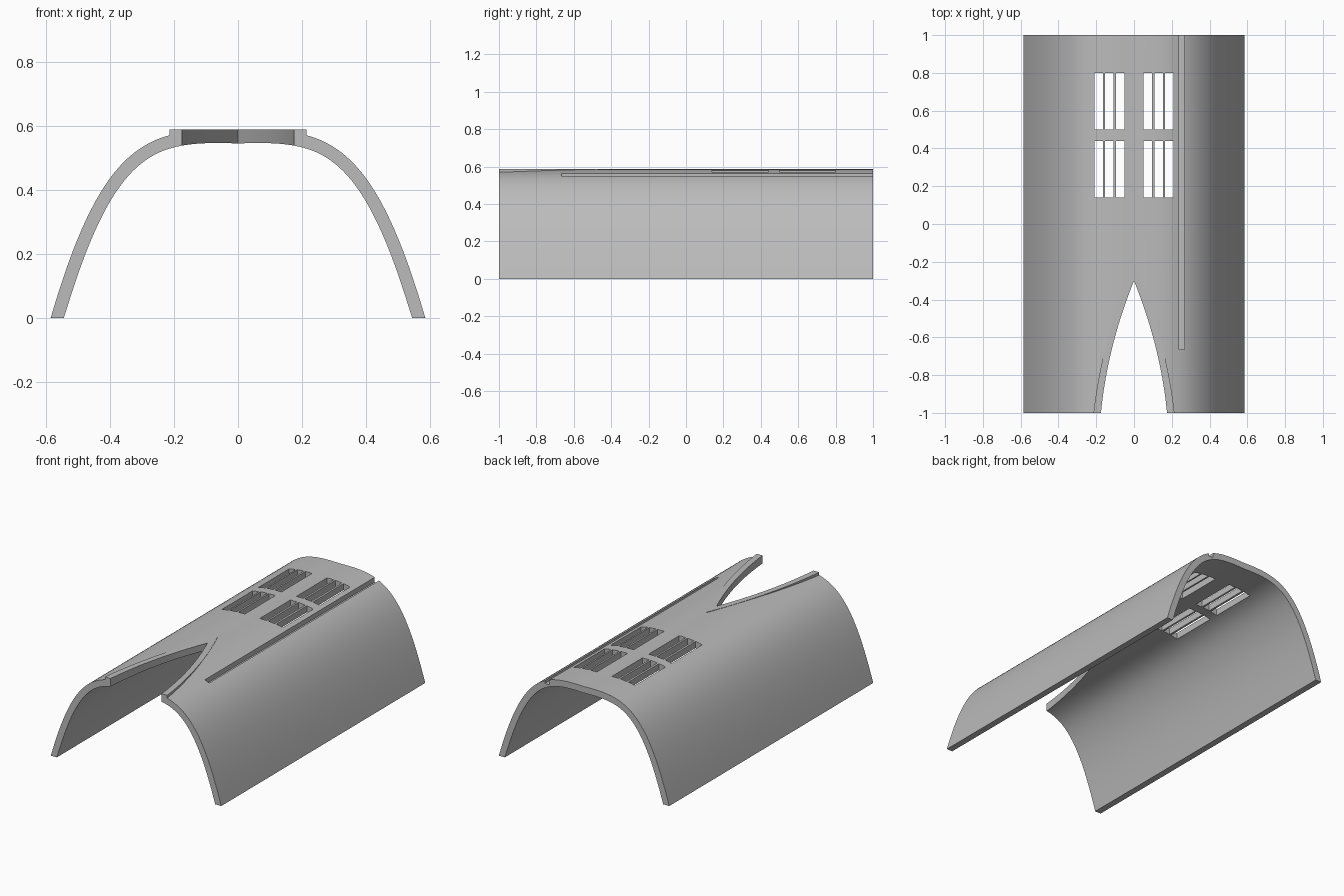
import bpy
import bmesh
from mathutils import Vector
from mathutils.geometry import interpolate_bezier

cube = bpy.data.objects.get("Cube")
if cube:
    bpy.data.objects.remove(cube, do_unlink=True)

grey = bpy.data.materials.new("plain grey")
grey.use_nodes = True
grey.diffuse_color = (0.5, 0.5, 0.5, 1)
grey.node_tree.nodes["Principled BSDF"].inputs["Base Color"].default_value = (0.5, 0.5, 0.5, 1)


def prism(name, outline, offset):
    """Extrude a closed outline of 3D points along an offset."""
    bm = bmesh.new()
    face = bm.faces.new([bm.verts.new(p) for p in outline])
    grown = bmesh.ops.extrude_face_region(bm, geom=[face], use_keep_orig=True)
    moved = [v for v in grown["geom"] if isinstance(v, bmesh.types.BMVert)]
    bmesh.ops.translate(bm, verts=moved, vec=offset)
    bmesh.ops.recalc_face_normals(bm, faces=bm.faces)
    mesh = bpy.data.meshes.new(name)
    bm.to_mesh(mesh)
    bm.free()
    mesh.materials.append(grey)
    obj = bpy.data.objects.new(name, mesh)
    bpy.context.collection.objects.link(obj)
    return obj


def box(name, x0, x1, y0, y1, z0, z1):
    return prism(name, [(x0, y0, z0), (x1, y0, z0), (x1, y1, z0), (x0, y1, z0)], (0, 0, z1 - z0))


def combine(target, tool, operation):
    """Apply a boolean and drop the tool object."""
    mod = target.modifiers.new(operation.title(), "BOOLEAN")
    mod.object = tool
    mod.operation = operation
    mod.solver = "EXACT"
    bpy.context.view_layer.objects.active = target
    bpy.ops.object.modifier_apply(modifier=mod.name)
    bpy.data.objects.remove(tool, do_unlink=True)


def pointed_arch(tip, length, a, b, z, steps=20):
    """Symmetric pointed outline opening toward the front."""
    side = []
    for i in range(1, steps + 1):
        s = length * i / steps
        side.append((a * s + b * s * s, tip - s, z))
    return [(0, tip, z)] + side + [(-x, y, z) for x, y, z in reversed(side)]


# Arched shell: outer curve and a parallel inner curve
THICK = 0.04
half = interpolate_bezier(Vector((0.585, 0, 0)), Vector((0.42, 0, 0.565)),
                          Vector((0.275, 0, 0.595)), Vector((0, 0, 0.585)), 36)
outer = [Vector((p.x, -1, p.z)) for p in half]
inner = []
for i, p in enumerate(outer):
    d = (outer[min(i + 1, len(outer) - 1)] - outer[max(i - 1, 0)]).normalized()
    inner.append(p + THICK * Vector((-d.z, 0, d.x)))
inner[0] = Vector((0.544, -1, 0))
inner[-1] = Vector((0, -1, 0.585 - THICK))


def mirrored(points):
    return points + [Vector((-p.x, p.y, p.z)) for p in reversed(points[:-1])]


shell = prism("arched_cover", mirrored(outer) + mirrored(inner)[::-1], (0, 2, 0))

# Raised rim around the front notch, then the notch itself
combine(shell, prism("notch_rim", pointed_arch(-0.2, 0.8, 0.42, -0.19, 0.556), (0, 0, 0.032)), "UNION")
combine(shell, prism("notch", pointed_arch(-0.3, 0.72, 0.402, -0.217, 0.3), (0, 0, 0.5)), "DIFFERENCE")

# Vent slots: four groups of three
for side in (-1, 1):
    for y in (0.14, 0.5):
        for k in range(3):
            x = side * (0.074 + 0.0565 * k)
            combine(shell, box("vent_slot", x - 0.0225, x + 0.0225, y, y + 0.3, 0.4, 0.7), "DIFFERENCE")

# Long groove open at the back
combine(shell, box("groove", 0.238, 0.268, -0.665, 1.1, 0.533, 0.7), "DIFFERENCE")

bpy.ops.object.select_all(action="DESELECT")
shell.select_set(True)
bpy.context.view_layer.objects.active = shell
bpy.ops.object.shade_smooth_by_angle(angle=0.45)
